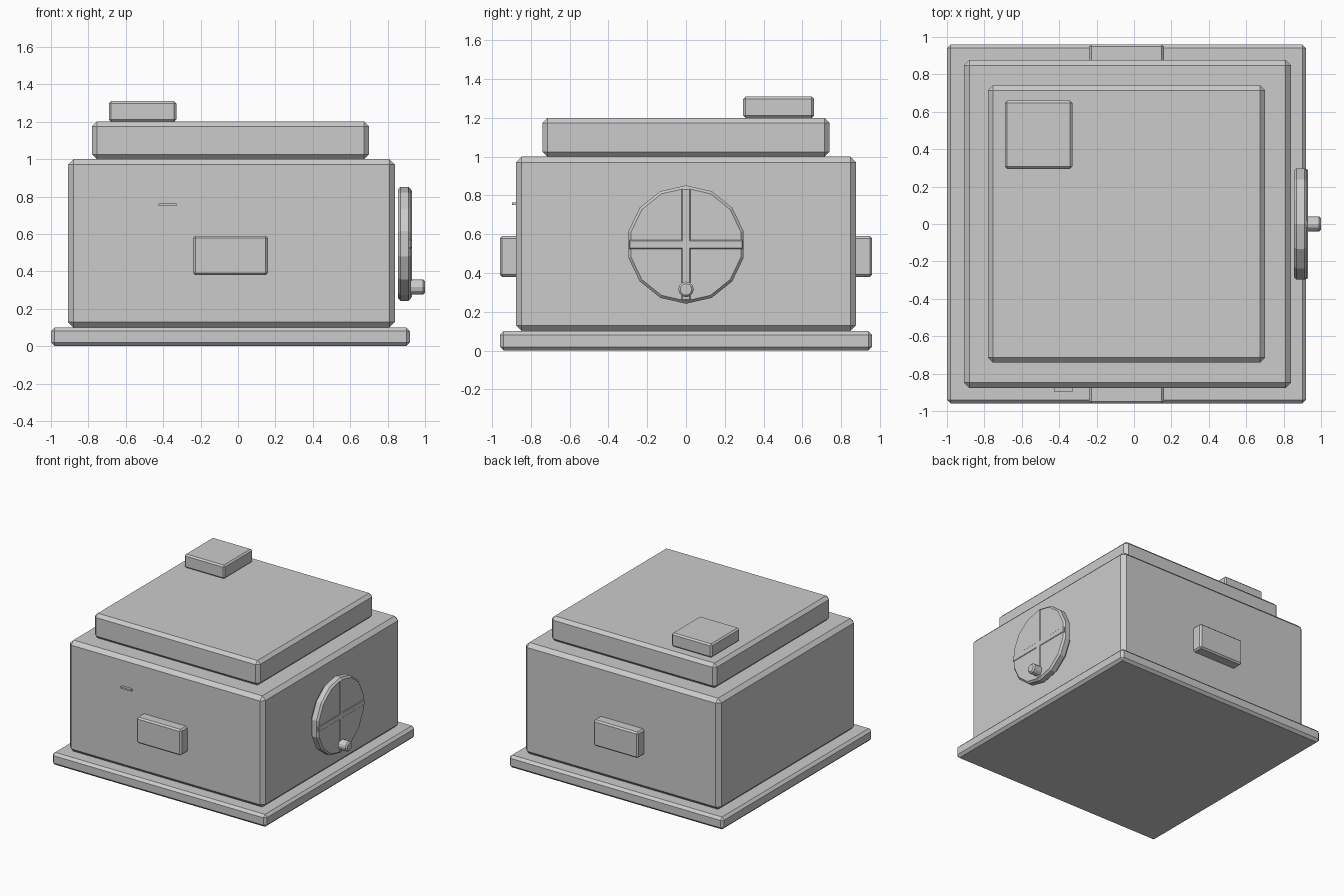
import bpy, math

if "Cube" in bpy.data.objects:
    bpy.data.objects.remove(bpy.data.objects["Cube"])


def bevel(ob, width):
    mod = ob.modifiers.new("bevel", 'BEVEL')
    mod.width = width
    mod.segments = 1
    mod.limit_method = 'ANGLE'
    mod.angle_limit = math.radians(40)


def box(name, x, y, z, width):
    """Bevelled box from (min, max) ranges."""
    bpy.ops.mesh.primitive_cube_add(size=1, location=[sum(r) / 2 for r in (x, y, z)])
    ob = bpy.context.object
    ob.name = name
    ob.scale = [r[1] - r[0] for r in (x, y, z)]
    bpy.ops.object.transform_apply(location=False, rotation=False, scale=True)
    if width:
        bevel(ob, width)
    return ob


def disc_x(name, x, z, radius, sides, width):
    """Bevelled cylinder along x at y = 0, with a vertex pointing along y."""
    bpy.ops.mesh.primitive_cylinder_add(vertices=sides, radius=radius, depth=x[1] - x[0],
                                        location=(sum(x) / 2, 0, z), rotation=(0, math.pi / 2, 0))
    ob = bpy.context.object
    ob.name = name
    bpy.ops.object.transform_apply(location=False, rotation=True, scale=True)
    if width:
        bevel(ob, width)
    return ob


# Stacked housing
box("base_plate", (-1, 0.92), (-0.96, 0.96), (0, 0.10), 0.02)
box("body", (-0.91, 0.84), (-0.877, 0.877), (0.10, 1.0), 0.03)
box("lid", (-0.78, 0.70), (-0.74, 0.74), (1.0, 1.2), 0.025)
box("lid_block", (-0.69, -0.33), (0.295, 0.66), (1.2, 1.31), 0.012)

# Handles on front and back
for name, s in (("front_handle", -1), ("back_handle", 1)):
    y = sorted((s * 0.86, s * 0.96))
    box(name, (-0.24, 0.16), y, (0.38, 0.59), 0.012)

# Small raised strip on the front
box("front_strip", (-0.425, -0.33), (-0.898, -0.87), (0.75, 0.763), 0)

# Hand wheel on the right: 14-sided disc, crossed spokes, crank knob
wz = 0.547
wheel = disc_x("wheel", (0.855, 0.925), wz, 0.305, 14, 0.014)
# lift the disc so a flat faces up and corners point sideways
wheel.rotation_euler.x = math.pi / 2
box("wheel_spoke_horizontal", (0.88, 0.929), (-0.295, 0.295), (wz - 0.025, wz + 0.025), 0.006)
box("wheel_spoke_vertical", (0.88, 0.929), (-0.025, 0.025), (wz - 0.29, wz + 0.29), 0.006)
disc_x("crank_knob", (0.91, 1.0), 0.316, 0.04, 12, 0.01)
